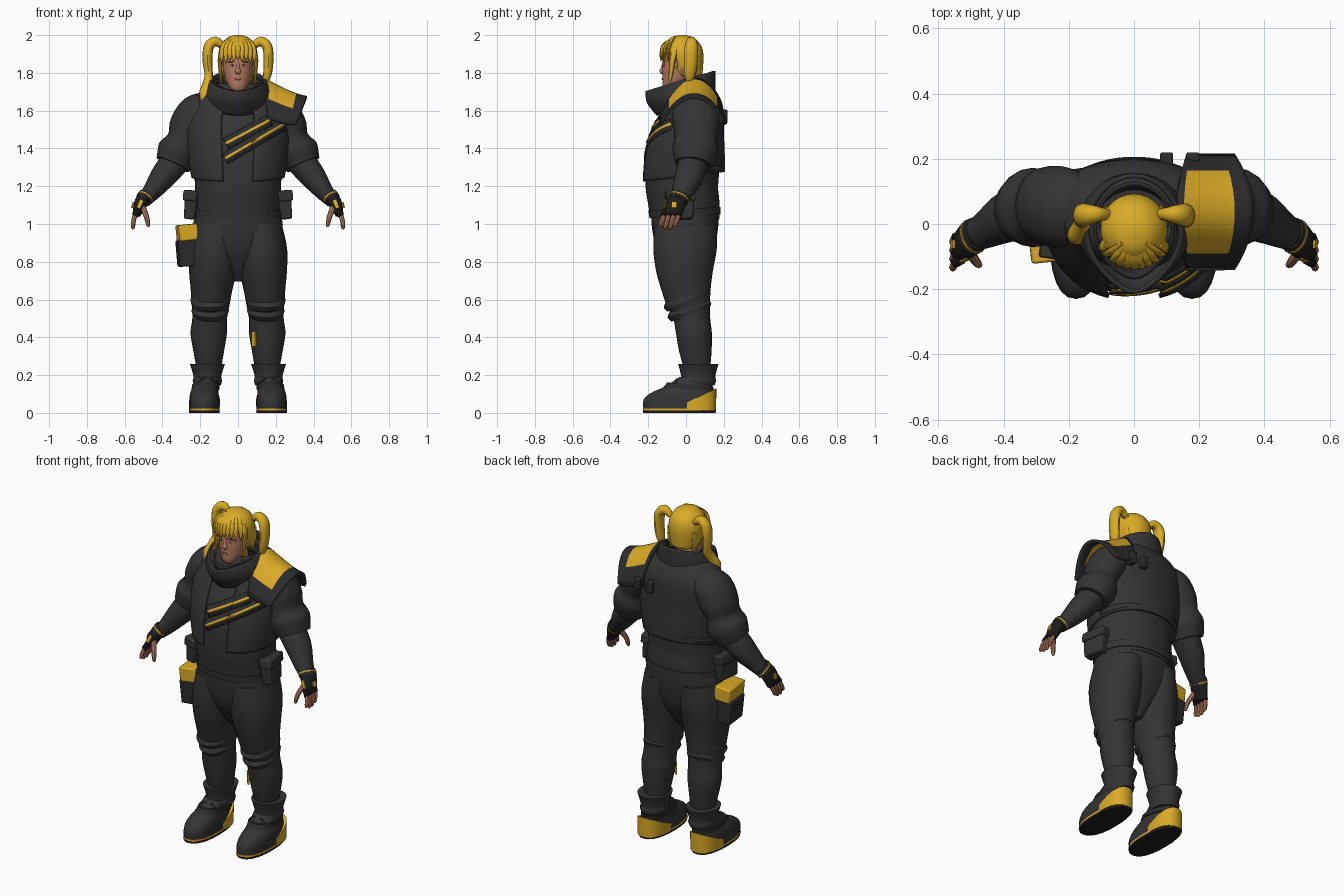
import bpy, bmesh, math
from mathutils import Vector, Matrix, Euler
from mathutils.bvhtree import BVHTree

if "Cube" in bpy.data.objects:
    bpy.data.objects.remove(bpy.data.objects["Cube"])

parts = []


def material(name, r, g, b):
    m = bpy.data.materials.new(name)
    m.use_nodes = True
    m.diffuse_color = (r, g, b, 1)
    m.node_tree.nodes["Principled BSDF"].inputs["Base Color"].default_value = (r, g, b, 1)
    return m


CLOTH = material("charcoal cloth", .034, .034, .035)
TRIM = material("dark grey trim", .025, .025, .027)
BLACK = material("black rubber", .012, .012, .012)
YELLOW = material("yellow", .70, .40, .02)
HAIR = material("golden hair", .70, .41, .02)
SKIN = material("brown skin", .48, .20, .12)
LIPS = material("lips", .36, .12, .09)
BROWN = material("dark brown", .06, .025, .015)
WHITE = material("eye white", .5, .45, .4)


def finish(name, bm, mats, mirror=False, solid=0, bevel=0):
    bmesh.ops.recalc_face_normals(bm, faces=bm.faces[:])
    me = bpy.data.meshes.new(name)
    bm.to_mesh(me)
    bm.free()
    ob = bpy.data.objects.new(name, me)
    bpy.context.collection.objects.link(ob)
    for m in mats if isinstance(mats, list) else [mats]:
        me.materials.append(m)
    if bevel:
        b = ob.modifiers.new("Bevel", 'BEVEL')
        b.width, b.segments = bevel, 2
    if solid:
        s = ob.modifiers.new("Thickness", 'SOLIDIFY')
        s.thickness, s.offset = solid, 0
    if mirror:
        ob.modifiers.new("Mirror", 'MIRROR').use_mirror_merge = False
    parts.append(ob)
    return ob


def spline(rows, steps):
    """Catmull-Rom interpolation of whole rows."""
    rows = [tuple(r) + (0,) * (6 - len(r)) for r in rows]
    out = []
    for i in range(len(rows) - 1):
        a, b, c, d = (rows[max(0, min(len(rows) - 1, i + k))] for k in (-1, 0, 1, 2))
        for s in range(steps):
            t = s / steps
            out.append([q + .5 * t * (r - p + t * (2 * p - 5 * q + 4 * r - w + t * (3 * (q - r) + w - p)))
                        for p, q, r, w in zip(a, b, c, d)])
    return out + [rows[-1]]


def bridge(name, rings, mats, caps=True, drop=None, **kw):
    bm = bmesh.new()
    loops = [[bm.verts.new(p) for p in ring] for ring in rings]
    n = len(loops[0])
    for a, b in zip(loops, loops[1:]):
        for i in range(n):
            bm.faces.new((a[i], a[(i + 1) % n], b[(i + 1) % n], b[i]))
    if caps:
        bm.faces.new(loops[0])
        bm.faces.new(loops[-1])
    if drop:
        gone = [f for f in bm.faces if drop(f.calc_center_median())]
        bmesh.ops.delete(bm, geom=gone, context='FACES')
    return finish(name, bm, mats, **kw)


def stack(name, rows, mats, n=24, e=1.0, steps=4, prow=0, **kw):
    """Horizontal sections: x, y, z, radius x, radius y, tilt to the back; prow pinches the front."""
    rings = []
    for x, y, z, rx, ry, tilt in spline(rows, steps):
        ring = []
        for i in range(n):
            c, s = math.cos(math.tau * i / n), math.sin(math.tau * i / n)
            dx, dy = (math.copysign(abs(k) ** e, k) for k in (c, s))
            dx *= 1 - prow * min(dy, 0) ** 2
            ring.append(Vector((x + rx * dx, y + ry * dy, z + tilt * ry * dy)))
        rings.append(ring)
    return bridge(name, rings, mats, **kw)


def tube(name, rows, mats, ref=(0, 1, 0), n=12, steps=4, **kw):
    """Sections across a path: x, y, z, radius along ref, other radius."""
    rows = spline(rows, steps)
    pts = [Vector(r[:3]) for r in rows]
    rings = []
    for i, r in enumerate(rows):
        t = (pts[min(i + 1, len(pts) - 1)] - pts[max(i - 1, 0)]).normalized()
        u = Vector(ref)
        u = (u - t * u.dot(t)).normalized()
        v = t.cross(u)
        rings.append([pts[i] + u * r[3] * math.cos(a) + v * r[4] * math.sin(a)
                      for a in (math.tau * k / n for k in range(n))])
    return bridge(name, rings, mats, **kw)


def box(name, at, size, mats, rot=(0, 0, 0), taper=1.0, **kw):
    bm = bmesh.new()
    bmesh.ops.create_cube(bm, size=1)
    for v in bm.verts:
        if v.co.z < 0:
            v.co.x *= taper
            v.co.y *= taper
    turn = Euler([math.radians(a) for a in rot]).to_matrix().to_4x4()
    bm.transform(Matrix.Translation(at) @ turn @ Matrix.Diagonal((*size, 1)))
    return finish(name, bm, mats, **kw)


def tree(ob):
    return BVHTree.FromPolygons([v.co for v in ob.data.vertices], [p.vertices[:] for p in ob.data.polygons])


def front_y(trees, x, z):
    hits = [t.ray_cast(Vector((x, -1, z)), Vector((0, 1, 0)))[0] for t in trees]
    return min([h.y for h in hits if h] or [0])


# Trousers
stack("hips", [(0, 0, .695, .035, .05), (0, -.002, .77, .09, .105), (0, -.005, .86, .19, .15),
               (0, -.005, .97, .236, .174), (0, -.005, 1.06, .225, .18)], CLOTH, e=.9)
stack("trouser_legs", [(.155, .06, .22, .062, .066), (.155, .05, .32, .08, .085), (.155, .042, .42, .096, .095),
                       (.15, .03, .5, .092, .098), (.145, .012, .57, .1, .115), (.14, 0, .65, .11, .13),
                       (.133, -.008, .75, .126, .15), (.126, -.005, .87, .134, .168), (.11, 0, 1, .122, .165)],
      CLOTH, mirror=True)
for k in range(2):
    z = .535 + .055 * k
    stack("knee_fold", [(.147, .022 - .014 * k, z - .02, .088 + .008 * k, .098 + .008 * k, .32),
                        (.147, .018 - .014 * k, z + .006, .1 + .005 * k, .116 + .006 * k, .32),
                        (.147, .016 - .014 * k, z + .03, .09 + .008 * k, .104 + .006 * k, .32)],
          CLOTH, mirror=True, steps=2)
box("shin_tag", (.084, -.021, .39), (.009, .03, .075), YELLOW, rot=(0, 0, 42))

# Boots
stack("boot_uppers", [(.178, -.035, .022, .079, .191), (.178, -.036, .07, .079, .188), (.178, -.022, .105, .075, .165),
                      (.172, .015, .14, .068, .125), (.166, .055, .19, .066, .09)], CLOTH, e=.85, mirror=True)
stack("boot_midsoles", [(.178, -.035, .01, .081, .193), (.178, -.035, .024, .081, .193)],
      YELLOW, e=.85, steps=1, mirror=True)
stack("boot_heels", [(.178, .04, .012, .081, .119), (.177, .04, .072, .081, .121, .48)],
      YELLOW, steps=1, mirror=True, n=32, e=.9)
stack("boot_treads", [(.178, -.035, 0, .08, .19), (.178, -.035, .012, .082, .195)], BLACK, e=.85, steps=1, mirror=True)
stack("boot_cuffs", [(.162, .065, .145, .07, .085), (.162, .065, .17, .078, .095), (.162, .065, .195, .073, .09),
                     (.162, .065, .26, .093, .107)], CLOTH, mirror=True, steps=2)
stack("boot_straps", [(.172, .012, .125, .074, .132, -.1), (.17, .025, .15, .073, .122, -.1)],
      TRIM, e=.9, steps=1, mirror=True)
for side in (-1, 1):
    tube("laces", [(.165, -.03, .17, .007, .007), (.165 + side * .03, -.05, .175, .007, .007),
                   (.165 + side * .06, -.045, .145, .006, .006)], TRIM, n=6, mirror=True)

# Shirt, belt and open jacket
shirt = stack("shirt", [(0, -.005, 1.03, .228, .183), (0, -.013, 1.12, .228, .19), (0, -.022, 1.2, .228, .192),
                        (0, -.015, 1.33, .235, .195), (0, -.003, 1.45, .25, .184), (0, .018, 1.55, .25, .163),
                        (0, .03, 1.65, .15, .11)], CLOTH, n=40, e=.92)
stack("belt", [(0, -.005, 1.04, .234, .188, .05), (0, -.008, 1.08, .236, .191, .05)], CLOTH, n=40, e=.92, steps=1)
jacket = stack("jacket", [(0, -.015, 1.25, .24, .214, .12), (0, -.013, 1.33, .255, .212, .07), (0, -.002, 1.45, .267, .197),
                          (0, .018, 1.55, .265, .175), (0, .035, 1.63, .24, .152), (0, .03, 1.69, .2, .13),
                          (0, .02, 1.74, .11, .1)], CLOTH, n=64, e=.92, caps=False, solid=.014,
               drop=lambda c: abs(c.x) < .075 and c.y < 0 and c.z < 1.6)
stack("jacket_waistband", [(0, -.012, 1.262, .245, .21, .12), (0, -.012, 1.288, .25, .212, .11)], CLOTH, n=64, e=.92,
      steps=1, caps=False, solid=.012, drop=lambda c: c.y < .02)

# Raised collar with a pointed front
stack("outer_collar", [(0, 0, 1.63, .17, .15, .35), (0, -.025, 1.7, .165, .175, .32), (0, -.03, 1.757, .142, .178, .3)],
      CLOTH, n=32, caps=False, solid=.014, prow=.35)
stack("inner_collar", [(0, -.01, 1.66, .125, .12, .3), (0, -.02, 1.745, .12, .145, .28)], TRIM, n=32, caps=False,
      solid=.012, prow=.3)

# Diagonal chest straps with yellow lines
body = [tree(shirt), tree(jacket)]


def strap(name, a, b, width, lift, mat):
    a, b = Vector(a), Vector(b)
    across = Vector((a.y - b.y, b.x - a.x)).normalized() * width / 2
    bm = bmesh.new()
    rows = []
    for i in range(17):
        p = a.lerp(b, i / 16)
        rows.append([bm.verts.new((q.x, front_y(body, q.x, q.y) - lift, q.y)) for q in (p - across, p, p + across)])
    for r, s in zip(rows, rows[1:]):
        for j in (0, 1):
            bm.faces.new((r[j], s[j], s[j + 1], r[j + 1]))
    finish(name, bm, mat, solid=.008)


for a, b in (((-.07, 1.345), (.245, 1.53)), ((-.065, 1.425), (.17, 1.55))):
    strap("chest_strap", a, b, .062, .01, TRIM)
    strap("chest_strap_line", a, b, .014, .013, YELLOW)

# Sleeves and forearms
tube("sleeves", [(.14, .045, 1.635, .1, .07), (.215, .05, 1.59, .125, .1), (.265, .055, 1.515, .122, .1),
                 (.29, .052, 1.45, .112, .084), (.312, .05, 1.39, .122, .112), (.345, .04, 1.315, .1, .094)],
     CLOTH, n=20, mirror=True)
tube("forearms", [(.31, .045, 1.36, .08, .08), (.39, .02, 1.26, .078, .07), (.45, -.015, 1.18, .06, .052),
                  (.5, -.04, 1.12, .045, .036)], CLOTH, n=16, mirror=True)

# Gloves and hands
tube("gloves", [(.485, -.03, 1.15, .048, .038), (.515, -.055, 1.11, .055, .036), (.537, -.07, 1.05, .05, .022)],
     BLACK, n=14, mirror=True)
tube("glove_cuffs", [(.483, -.03, 1.152, .054, .044), (.502, -.044, 1.125, .056, .043)], TRIM, n=14, steps=1, mirror=True)
tube("glove_cuff_lines", [(.491, -.036, 1.141, .057, .046), (.495, -.039, 1.1355, .057, .046)],
     YELLOW, n=14, steps=1, mirror=True)
box("glove_badges", (.556, -.062, 1.1), (.009, .026, .03), YELLOW, rot=(0, -15, -8), mirror=True)
box("glove_edge_tabs", (.519, -.109, 1.105), (.018, .009, .045), YELLOW, rot=(-12, -24, 0), mirror=True)
for k in range(4):
    y = -.032 - .026 * k
    low = .985 - .012 * (k in (1, 2))
    tube("fingers", [(.533, y, 1.07, .0125, .0125), (.55, y - .012, 1.03, .0125, .0125),
                     (.556, y - .025, low + .012, .011, .011), (.553, y - .028, low, .005, .005)], SKIN, n=8, mirror=True)
    tube("glove_fingers", [(.53, y, 1.075, .0155, .0155), (.547, y - .009, 1.042, .0155, .0155)],
         BLACK, n=8, steps=1, mirror=True)
tube("thumbs", [(.505, -.085, 1.09, .016, .016), (.485, -.115, 1.04, .014, .014), (.476, -.125, .998, .011, .011),
                (.475, -.126, .985, .005, .005)], SKIN, n=8, mirror=True)

# Shoulder guard with yellow inset
bm = bmesh.new()
NU, NV = 12, 20
grid = []
for i in range(NU + 1):
    u = i / NU
    row = []
    for j in range(NV + 1):
        v = 2 * j / NV - 1
        x = .13 + .235 * u + v * v * (.03 - .085 * u)
        z = 1.768 - .12 * u + .022 * u ** 4 - abs(v) ** (2.4 if v > 0 else 2) * (.21 - .07 * u)
        row.append(bm.verts.new((x, .037 + .172 * v, z)))
    grid.append(row)
for i in range(NU):
    for j in range(NV):
        f = bm.faces.new((grid[i][j], grid[i + 1][j], grid[i + 1][j + 1], grid[i][j + 1]))
        f.material_index = int(1 <= i < 9 and 3 <= j < 17)
finish("shoulder_guard", bm, [TRIM, YELLOW], solid=.016)
for x in (.1, .18):
    box("guard_loop", (x, .195, 1.57), (.04, .05, .07), TRIM, bevel=.006)

# Pouches
box("belt_pouches", (.243, -.03, 1.1), (.07, .15, .15), CLOTH, rot=(0, -6, 8), taper=.85, mirror=True, bevel=.01)
box("belt_pouch_flaps", (.244, -.03, 1.15), (.075, .155, .055), CLOTH, rot=(0, -6, 8), mirror=True, bevel=.008)
box("thigh_pouch", (-.276, -.03, .845), (.09, .165, .14), TRIM, rot=(0, -3, 6), taper=.92, bevel=.008)
box("thigh_pouch_lid", (-.27, -.03, .955), (.1, .175, .085), YELLOW, rot=(0, -6, 6), bevel=.008)

# Head
tube("neck", [(0, .01, 1.64, .065, .062), (0, -.015, 1.8, .058, .055)], SKIN, n=16)
head = stack("head", [(0, -.085, 1.705, .028, .028), (0, -.068, 1.725, .048, .055), (0, -.047, 1.78, .071, .078),
                      (0, -.035, 1.84, .079, .09), (0, -.03, 1.9, .081, .093), (0, -.03, 1.95, .06, .07),
                      (0, -.03, 1.98, .025, .03)], SKIN, n=32)
face = [tree(head)]
tube("nose", [(0, -.119, 1.855, .006, .006), (0, -.124, 1.825, .01, .01), (0, -.128, 1.807, .015, .012),
              (0, -.118, 1.796, .01, .006)], SKIN, ref=(1, 0, 0), n=14)
tube("ears", [(.072, -.015, 1.795, .01, .006), (.084, -.015, 1.83, .02, .01), (.08, -.015, 1.86, .01, .006)], SKIN, mirror=True)


def face_plate(name, x, z, w, h, mat, lift=0, **kw):
    bm = bmesh.new()
    bmesh.ops.create_uvsphere(bm, u_segments=12, v_segments=8, radius=1)
    bm.transform(Matrix.Translation((x, front_y(face, x, z) - lift, z)) @ Matrix.Diagonal((w, .004, h, 1)))
    finish(name, bm, mat, **kw)


face_plate("eyes", .031, 1.84, .013, .005, WHITE, mirror=True)
face_plate("irises", .03, 1.84, .006, .005, BROWN, lift=.002, mirror=True)
face_plate("brows", .033, 1.858, .02, .003, BROWN, mirror=True)
face_plate("mouth", 0, 1.768, .021, .006, LIPS)

# Hair: cap, fringe, side locks and two tails
stack("hair_cap", [(0, .015, 1.775, .07, .066), (0, -.005, 1.83, .09, .092), (0, -.015, 1.9, .1, .104),
                   (0, -.018, 1.95, .087, .092), (0, -.02, 1.985, .053, .058), (0, -.02, 1.998, .012, .012)],
      HAIR, n=32, solid=.006, drop=lambda c: c.z < 1.9 and c.y < -.045 or c.z < 1.78)
for k in range(-4, 5):
    x = .021 * k
    y = -.018 - .115 * math.sqrt(1 - (x / .112) ** 2)
    tip = 1.872 - .012 * (k % 2) - .0008 * k * k
    tube("fringe_lock", [(x * .4, -.06, 1.985, .012, .006), (x * .85, y * .8 - .01, 1.95, .016, .009),
                         (x, y, 1.905, .014, .007), (x * 1.03, y - .001, tip, .003, .003)],
         HAIR, ref=(1, 0, 0), n=8)
tube("side_locks", [(.08, -.055, 1.94, .02, .01), (.097, -.07, 1.88, .017, .01), (.094, -.08, 1.8, .012, .008),
                    (.087, -.088, 1.73, .003, .003)], HAIR, n=8, mirror=True)
tube("nape_locks", [(.085, .02, 1.88, .035, .01), (.082, .03, 1.82, .03, .01), (.07, .035, 1.76, .008, .005)],
     HAIR, n=8, mirror=True)
tube("hair_ties", [(.088, .03, 1.945, .018, .018), (.1, .03, 1.955, .018, .018)], BROWN, n=10, steps=1, mirror=True)
TAIL = [(.08, .03, 1.94, .016, .016), (.118, .03, 1.966, .026, .026), (.154, .028, 1.94, .035, .027),
        (.162, .025, 1.87, .036, .026), (.155, .02, 1.79, .03, .022)]
tube("left_tail", TAIL + [(.14, .015, 1.735, .008, .008)], HAIR)
tube("right_tail", [(-r[0], *r[1:]) for r in TAIL] +
     [(-.162, -.01, 1.735, .03, .028), (-.172, -.035, 1.69, .03, .034), (-.18, -.05, 1.645, .012, .016)], HAIR)

# Smooth shading with sharp edges kept
bpy.ops.object.select_all(action='DESELECT')
for ob in parts:
    ob.select_set(True)
bpy.context.view_layer.objects.active = parts[0]
bpy.ops.object.shade_smooth_by_angle(angle=math.radians(40))
